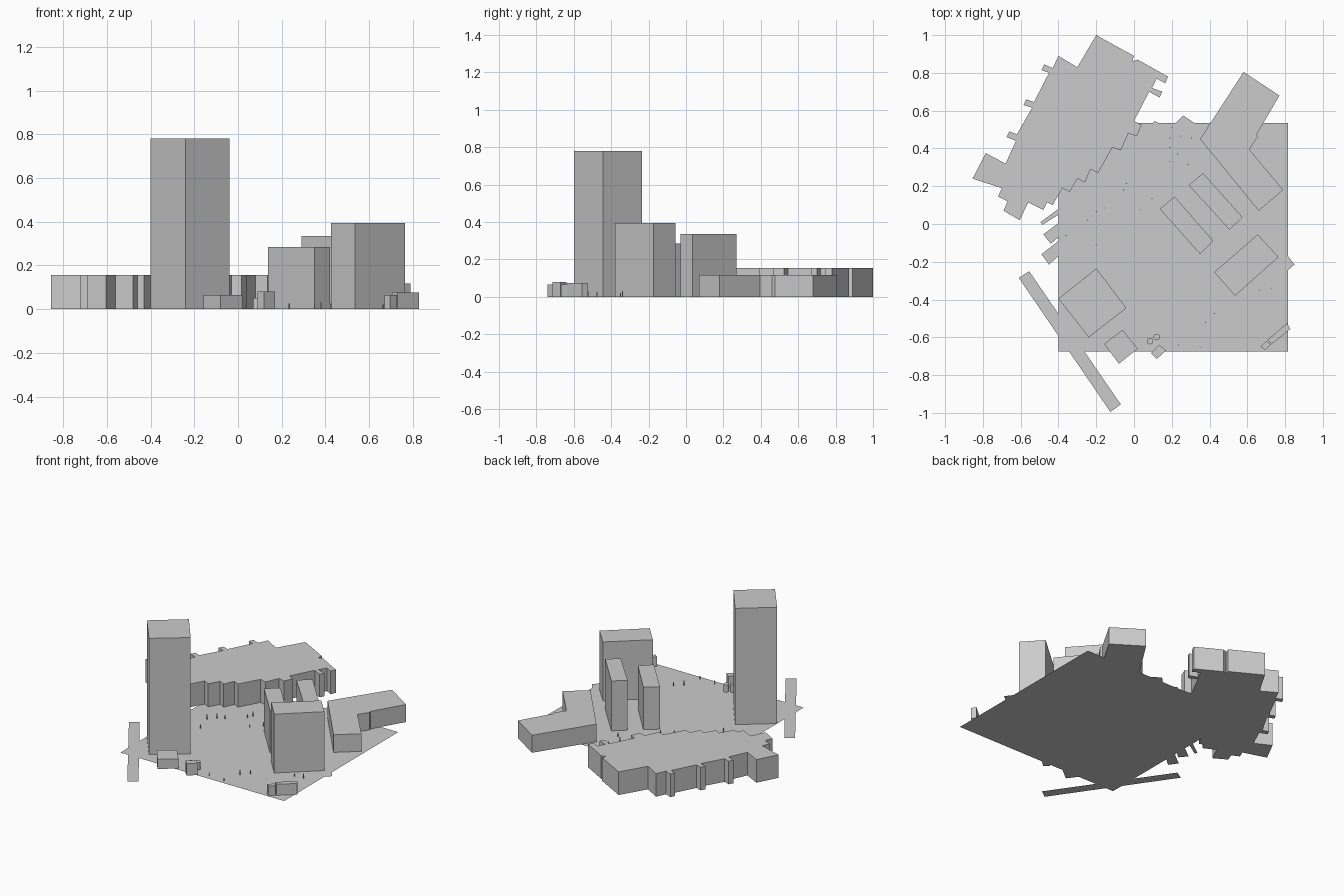
import bpy, bmesh
from math import cos, sin, tau


def prism(name, pts, height=0.0):
    """Flat outline at z = 0, raised to a closed block when height > 0."""
    bm = bmesh.new()
    face = bm.faces.new([bm.verts.new((x, y, 0)) for x, y in pts])
    face.normal_update()
    if face.normal.z < 0:
        face.normal_flip()
    if height:
        bottom = bmesh.ops.extrude_face_region(bm, geom=[face], use_keep_orig=True)
        top = [v for v in bottom["geom"] if isinstance(v, bmesh.types.BMVert)]
        bmesh.ops.translate(bm, verts=top, vec=(0, 0, height))
        bmesh.ops.recalc_face_normals(bm, faces=bm.faces)
    mesh = bpy.data.meshes.new(name)
    bm.to_mesh(mesh)
    bm.free()
    obj = bpy.data.objects.new(name, mesh)
    bpy.context.collection.objects.link(obj)
    return obj


def ring(x, y, r, n):
    return [(x + r * cos(tau * i / n), y + r * sin(tau * i / n)) for i in range(n)]


# Ground plate with paving corners that stick out past its edges
prism("ground", [(-0.4, -0.675), (0.815, -0.675), (0.815, 0.535), (-0.4, 0.535)])
prism("paving_east", [(0.815, -0.245), (0.85, -0.215), (0.815, -0.17)])
prism("paving_north", [(0.22, 0.535), (0.26, 0.575), (0.32, 0.535)])
prism("paving_north_small", [(0.10, 0.535), (0.11, 0.545), (0.13, 0.535)])
prism("path_west_1", [(-0.40, 0.08), (-0.495, 0.01), (-0.485, -0.005), (-0.40, 0.05)])
prism("path_west_2", [(-0.40, 0.005), (-0.48, -0.055), (-0.44, -0.105), (-0.40, -0.07)])
prism("path_west_3", [(-0.40, -0.09), (-0.49, -0.16), (-0.45, -0.215), (-0.40, -0.17)])
prism("road_strip", [(-0.555, -0.25), (-0.61, -0.285), (-0.125, -0.995), (-0.07, -0.955)])

# Large low hall with stepped bays along its sides
prism("hall", [
    (-0.20, 1.00), (0.00, 0.89), (-0.01, 0.86), (0.02, 0.87), (0.18, 0.78),
    (0.165, 0.745), (0.12, 0.77), (0.095, 0.72), (0.15, 0.70), (0.135, 0.67),
    (0.08, 0.70), (0.00, 0.545), (0.04, 0.525), (0.015, 0.465), (-0.03, 0.48),
    (-0.07, 0.39), (-0.115, 0.405), (-0.19, 0.27), (-0.23, 0.29), (-0.26, 0.22),
    (-0.30, 0.24), (-0.34, 0.17), (-0.38, 0.19), (-0.43, 0.10), (-0.46, 0.115),
    (-0.48, 0.075), (-0.56, 0.115), (-0.605, 0.02), (-0.69, 0.07), (-0.67, 0.12),
    (-0.72, 0.145), (-0.70, 0.19), (-0.855, 0.24), (-0.785, 0.375), (-0.68, 0.32),
    (-0.625, 0.44), (-0.675, 0.46), (-0.66, 0.49), (-0.62, 0.475), (-0.54, 0.615),
    (-0.585, 0.63), (-0.57, 0.66), (-0.53, 0.645), (-0.45, 0.80), (-0.49, 0.815),
    (-0.475, 0.845), (-0.43, 0.825), (-0.40, 0.89), (-0.30, 0.83)], 0.155)

# Main buildings
prism("tower", [(-0.20, -0.235), (-0.04, -0.445), (-0.24, -0.6), (-0.40, -0.395)], 0.78)
prism("slab_west", [(0.215, 0.145), (0.42, -0.09), (0.35, -0.16), (0.137, 0.08)], 0.285)
prism("slab_east", [(0.365, 0.27), (0.575, 0.035), (0.505, -0.03), (0.29, 0.205)], 0.335)
prism("office_block", [(0.655, -0.055), (0.765, -0.175), (0.535, -0.38), (0.425, -0.255)], 0.395)
prism("bent_wing", [(0.58, 0.805), (0.77, 0.68), (0.65, 0.475), (0.655, 0.46), (0.61, 0.395),
                    (0.79, 0.18), (0.66, 0.07), (0.35, 0.45)], 0.118)

# Small pavilions
prism("pavilion_west", [(-0.06, -0.56), (0.02, -0.66), (-0.08, -0.74), (-0.158, -0.635)], 0.065)
prism("pavilion_middle", [(0.135, -0.64), (0.17, -0.67), (0.12, -0.715), (0.09, -0.685)], 0.08)
prism("pavilion_east", [(0.81, -0.525), (0.828, -0.555), (0.73, -0.635), (0.705, -0.615)], 0.075)
prism("pavilion_annex", [(0.70, -0.62), (0.725, -0.637), (0.695, -0.668), (0.67, -0.648)], 0.065)
for i, (x, y) in enumerate([(0.085, -0.62), (0.12, -0.598)]):
    prism(f"tank_{i + 1}", ring(x, y, 0.017, 16), 0.05)

# Thin posts scattered over the plaza
posts = [(0.20, 0.51), (0.19, 0.455), (0.25, 0.465), (0.305, 0.455), (0.19, 0.405),
         (0.23, 0.37), (0.19, 0.33), (0.285, 0.315), (-0.04, 0.215), (-0.055, 0.18),
         (-0.155, 0.085), (-0.20, 0.065), (0.035, 0.075), (0.095, 0.135), (-0.245, 0.02),
         (-0.36, -0.06), (-0.20, -0.11), (0.725, -0.34), (0.665, -0.35), (0.425, -0.475),
         (0.38, -0.52), (0.35, -0.65), (0.235, -0.64)]
for i, (x, y) in enumerate(posts):
    prism(f"post_{i + 1}", ring(x, y, 0.003, 6), 0.02 + 0.006 * (i % 3))
